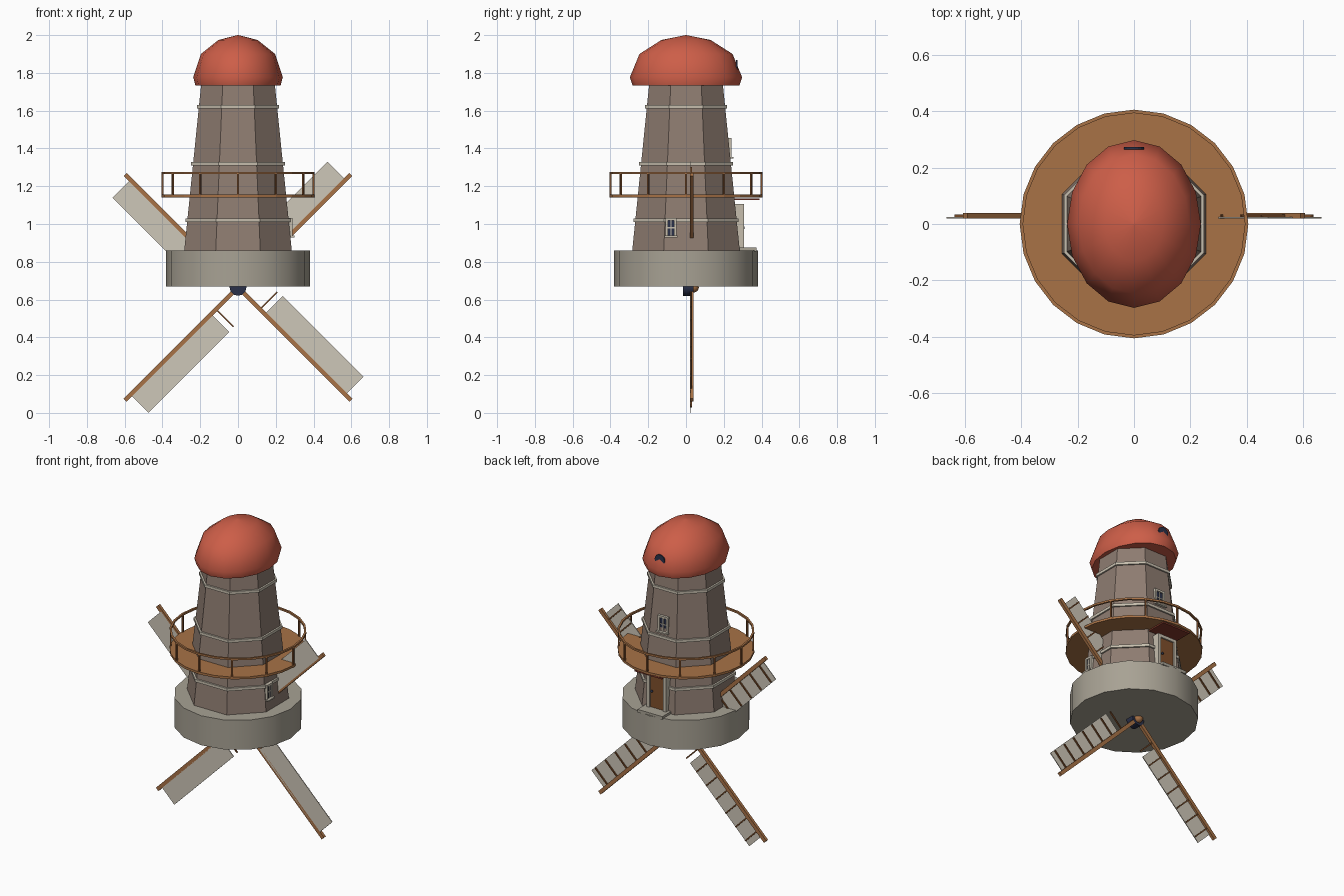
import bpy, bmesh, math
from mathutils import Matrix, Vector

if "Cube" in bpy.data.objects:
    bpy.data.objects.remove(bpy.data.objects["Cube"])


def material(name, r, g, b):
    """Flat colour from 0-255 display values."""
    m = bpy.data.materials.new(name)
    col = [((c / 255 + 0.055) / 1.055) ** 2.4 for c in (r, g, b)] + [1]
    m.diffuse_color = col
    m.use_nodes = True
    m.node_tree.nodes["Principled BSDF"].inputs["Base Color"].default_value = col
    return m


ROOF = material("red roof", 205, 94, 72)
BRICK = material("brown wall", 142, 124, 113)
STONE = material("grey stone", 168, 162, 148)
TRIM = material("pale trim", 198, 190, 174)
CLOTH = material("sail cloth", 206, 199, 184)
WOOD = material("light wood", 168, 114, 70)
DARK = material("dark wood", 128, 80, 44)
GLASS = material("dark blue", 42, 48, 72)
CANOPY = material("dark red", 130, 56, 42)


def finish(name, bm, mat, smooth=None):
    bmesh.ops.recalc_face_normals(bm, faces=bm.faces)
    me = bpy.data.meshes.new(name)
    bm.to_mesh(me)
    bm.free()
    me.materials.append(mat)
    ob = bpy.data.objects.new(name, me)
    bpy.context.collection.objects.link(ob)
    if smooth:
        bpy.ops.object.select_all(action="DESELECT")
        ob.select_set(True)
        bpy.context.view_layer.objects.active = ob
        bpy.ops.object.shade_smooth_by_angle(angle=math.radians(smooth))
    return ob


def add_box(bm, lo, hi, matrix=Matrix()):
    lo, hi = Vector(lo), Vector(hi)
    m = matrix @ Matrix.Translation((lo + hi) / 2) @ Matrix.Diagonal((*(hi - lo), 1))
    bmesh.ops.create_cube(bm, size=1, matrix=m)


def boxes(name, mat, items, matrix=Matrix()):
    bm = bmesh.new()
    for lo, hi in items:
        add_box(bm, lo, hi, matrix)
    return finish(name, bm, mat)


def lathe(name, mat, profile, sides, turn=0.0, sx=1.0, sy=1.0, closed=False, smooth=None):
    """Revolve (radius, z) points; a closed profile makes a ring, an open one is capped."""
    bm = bmesh.new()
    rings = []
    for r, z in profile:
        ang = [turn + 2 * math.pi * i / sides for i in range(sides)]
        rings.append([bm.verts.new((r * sx * math.cos(a), r * sy * math.sin(a), z)) for a in ang])
    pairs = list(zip(rings, rings[1:]))
    if closed:
        pairs.append((rings[-1], rings[0]))
    for a, b in pairs:
        for i in range(sides):
            j = (i + 1) % sides
            bm.faces.new((a[i], a[j], b[j], b[i]))
    if not closed:
        bm.faces.new(rings[0])
        bm.faces.new(rings[-1])
    return finish(name, bm, mat, smooth)


# Stone base and tapering eight-sided tower
EIGHTH = math.pi / 8
lathe("stone_base", STONE, [(0.38, 0.668), (0.38, 0.86)], 16, smooth=40)
lathe("tower", BRICK, [(0.308, 0.86), (0.211, 1.74)], 8, EIGHTH)


def tower_radius(z):
    return 0.308 - (z - 0.86) * 0.097 / 0.88


for label, z in (("lower", 1.02), ("middle", 1.32), ("upper", 1.62)):
    r = tower_radius(z)
    lathe(label + "_band", TRIM, [(r - 0.01, z - 0.009), (r + 0.011, z - 0.009),
                                  (r + 0.011, z + 0.009), (r - 0.01, z + 0.009)],
          8, EIGHTH, closed=True)

# Oval dome roof
lathe("dome_roof", ROOF, [(0.95, 1.732), (1.0, 1.777), (0.83, 1.9), (0.44, 1.974), (0.01, 2.0)],
      16, sx=0.237, sy=0.297, smooth=50)

# Half-round vent at the back of the roof
bm = bmesh.new()
bmesh.ops.create_cone(bm, cap_ends=True, segments=16, radius1=0.036, radius2=0.036, depth=0.008,
                      matrix=Matrix.Translation((0, 0.268, 1.832)) @ Matrix.Rotation(math.pi / 2, 4, "X"))
finish("roof_vent", bm, GLASS)

# Balcony deck with railing
lathe("balcony_deck", WOOD, [(0.2, 1.14), (0.405, 1.14), (0.405, 1.155), (0.2, 1.155)],
      24, closed=True)
lathe("balcony_rail", WOOD, [(0.393, 1.264), (0.405, 1.264), (0.405, 1.276), (0.393, 1.276)],
      24, closed=True)
bm = bmesh.new()
for i in range(12):
    add_box(bm, (0.394, -0.005, 1.15), (0.404, 0.005, 1.268), Matrix.Rotation(i * math.pi / 6, 4, "Z"))
finish("balcony_posts", bm, DARK)


# Windows: local frame has x across, y outwards, z up
def window(name, matrix, w=0.033, h=0.05):
    boxes(name + "_glass", GLASS, [((-w, -0.03, -h), (w, 0.004, h))], matrix)
    t = 0.009
    boxes(name + "_frame", TRIM, [
        ((-w - t, -0.03, -h), (-w + t / 2, 0.012, h)),
        ((w - t / 2, -0.03, -h), (w + t, 0.012, h)),
        ((-w - t, -0.03, h - t / 2), (w + t, 0.012, h + t)),
        ((-w, 0, -0.003), (w, 0.008, 0.003)),
        ((-0.003, 0, -h), (0.003, 0.008, h)),
        ((-w - 0.014, -0.03, -h - t), (w + 0.014, 0.024, -h))], matrix)


window("back_window", Matrix.Translation((0, 0.228, 1.4)), 0.028, 0.045)
window("side_window", Matrix.Translation((0.276, -0.08, 0.98)) @ Matrix.Rotation(-math.pi / 2, 4, "Z"),
       0.02, 0.042)

# Back door with frame, step, knob and canopy
boxes("door", DARK, [((-0.055, 0.24, 0.87), (0.055, 0.298, 1.09))])
boxes("door_frame", TRIM, [((s - 0.011, 0.24, 0.865), (s + 0.011, 0.308, 1.105)) for s in (-0.06, 0.06)]
      + [((-0.071, 0.24, 1.085), (0.071, 0.308, 1.105))])
boxes("door_step", STONE, [((-0.09, 0.26, 0.855), (0.09, 0.372, 0.875))])
boxes("door_canopy", CANOPY, [((-0.1, 0.25, 1.127), (0.1, 0.39, 1.136))])
bm = bmesh.new()
bmesh.ops.create_uvsphere(bm, u_segments=8, v_segments=6, radius=0.008,
                          matrix=Matrix.Translation((0.035, 0.303, 0.98)))
finish("door_knob", bm, GLASS, 60)

# Four sails around a low hub: local x runs along the arm, z across the cloth
HUB = Vector((0, 0, 0.665))
for i, label in enumerate(("upper_left", "upper_right", "lower_right", "lower_left")):
    m = Matrix.Translation(HUB) @ Matrix.Rotation(-math.pi / 4 + i * -math.pi / 2, 4, "Y")
    boxes(label + "_sail_arm", WOOD, [((0, 0.02, -0.012), (0.845, 0.039, 0.012))], m)
    boxes(label + "_sail_cloth", CLOTH, [((0.2, 0.02, 0), (0.805, 0.025, 0.135))], m)
    boxes(label + "_sail_rungs", DARK, [((u - 0.004, 0.025, 0), (u + 0.004, 0.033, 0.13))
                                        for u in [0.165 + 0.1 * k for k in range(7)]], m)

# Hub drum and rounded wooden cap
ALONG_Y = Matrix.Rotation(-math.pi / 2, 4, "X")
bm = bmesh.new()
bmesh.ops.create_cone(bm, cap_ends=True, segments=12, radius1=0.045, radius2=0.045, depth=0.055,
                      matrix=Matrix.Translation(HUB + Vector((0, 0.012, 0))) @ ALONG_Y)
finish("hub_drum", bm, GLASS, 40)
bm = bmesh.new()
bmesh.ops.create_uvsphere(bm, u_segments=12, v_segments=8, radius=0.028,
                          matrix=Matrix.Translation(HUB + Vector((0, 0.04, 0))))
finish("hub_cap", bm, WOOD, 60)
